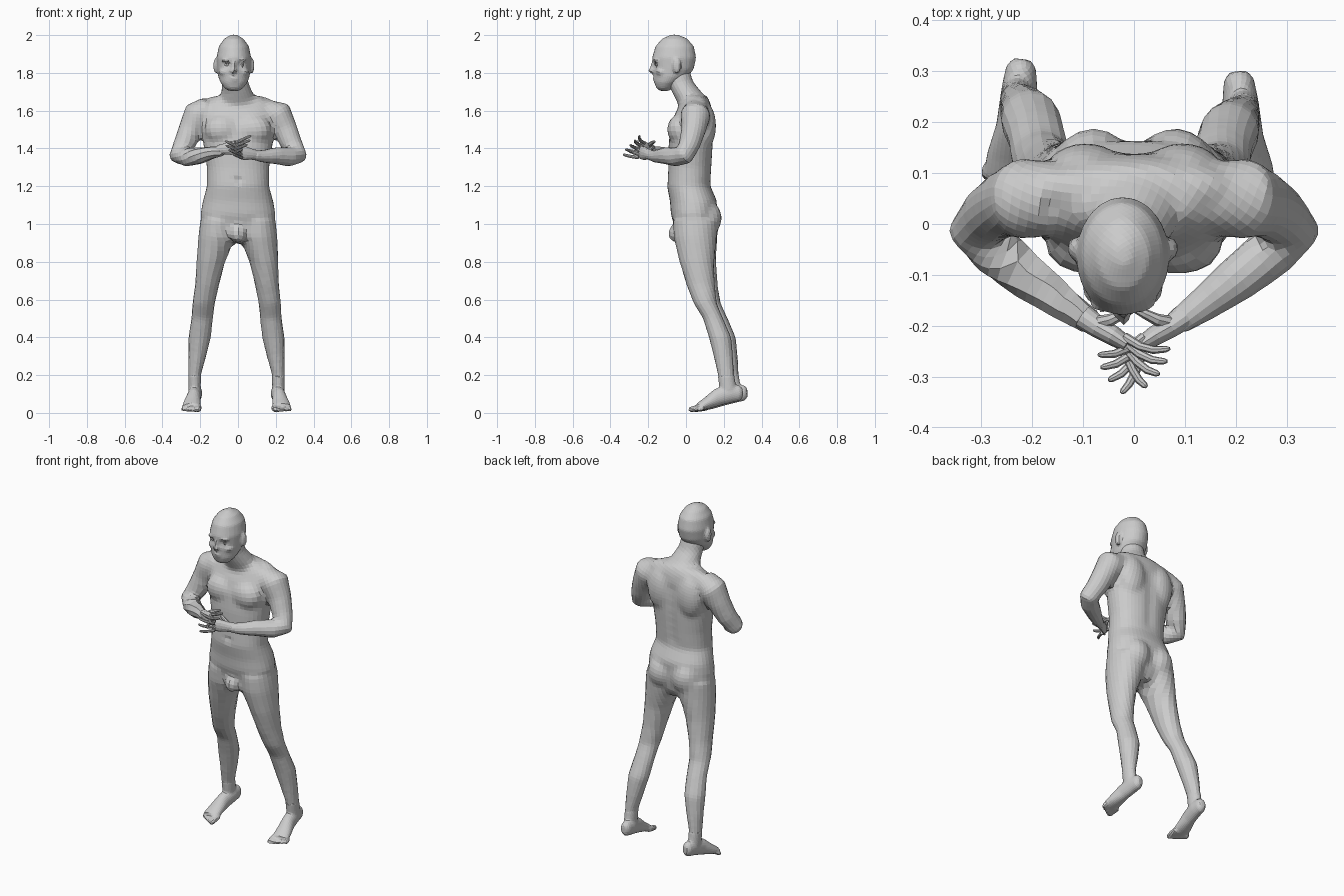
import bpy
import bmesh
import math
from mathutils import Vector, Matrix

cube = bpy.data.objects.get("Cube")
if cube:
    bpy.data.objects.remove(cube, do_unlink=True)

grey = bpy.data.materials.new("skin grey")
grey.use_nodes = True
grey.diffuse_color = (0.6, 0.6, 0.6, 1)
grey.node_tree.nodes["Principled BSDF"].inputs["Base Color"].default_value = (0.6, 0.6, 0.6, 1)

AXIS_X, AXIS_Y, AXIS_Z = Vector((1, 0, 0)), Vector((0, 1, 0)), Vector((0, 0, 1))


def loft(bm, rows, sides=20, start=None, power=1.0):
    """Skin rings (x, y, z, radius a, radius b); level rings unless a start axis is given."""
    points = [Vector(row[:3]) for row in rows]
    across = start or AXIS_X
    rings = []
    for i, row in enumerate(rows):
        along = AXIS_Z
        if start:
            along = (points[min(i + 1, len(rows) - 1)] - points[max(i - 1, 0)]).normalized()
        across = (across - along * across.dot(along)).normalized()
        other = along.cross(across)
        ring = []
        for k in range(sides):
            angle = math.tau * k / sides
            c, s = math.cos(angle), math.sin(angle)
            c = math.copysign(abs(c) ** power, c)
            s = math.copysign(abs(s) ** power, s)
            ring.append(bm.verts.new(points[i] + across * row[3] * c + other * row[4] * s))
        rings.append(ring)
    for low, high in zip(rings, rings[1:]):
        for k in range(sides):
            n = (k + 1) % sides
            bm.faces.new((low[k], low[n], high[n], high[k]))
    bm.faces.new(rings[0])
    bm.faces.new(rings[-1])


def tube(bm, rows, start, sides=16):
    """Round loft from rows of (x, y, z, radius)."""
    loft(bm, [(*row, row[3]) for row in rows], sides, start)


def ball(bm, centre, size):
    matrix = Matrix.Translation(centre) @ Matrix.Diagonal((*size, 1))
    bmesh.ops.create_uvsphere(bm, u_segments=16, v_segments=10, radius=1, matrix=matrix)


def make(name, bm):
    bmesh.ops.recalc_face_normals(bm, faces=bm.faces)
    mesh = bpy.data.meshes.new(name)
    bm.to_mesh(mesh)
    bm.free()
    mesh.materials.append(grey)
    ob = bpy.data.objects.new(name, mesh)
    bpy.context.collection.objects.link(ob)
    return ob


def fuse(name, bm, voxel, target, dents=()):
    """Blend overlapping volumes into one skin, press dents in, then lay out even quads."""
    ob = make(name, bm)
    remesh = ob.modifiers.new("blend", 'REMESH')
    remesh.mode = 'VOXEL'
    remesh.voxel_size = voxel
    soften = ob.modifiers.new("soften", 'SMOOTH')
    soften.factor = 0.5
    soften.iterations = 6
    bpy.context.view_layer.update()
    graph = bpy.context.evaluated_depsgraph_get()
    mesh = bpy.data.meshes.new_from_object(ob.evaluated_get(graph))
    ob.modifiers.clear()
    ob.data = mesh
    for centre, radius, depth in dents:
        for v in mesh.vertices:
            push = math.exp(-((v.co - Vector(centre)).length / radius) ** 2)
            if push > 0.01:
                v.co -= v.normal * depth * push
    mesh.update()
    for other in bpy.context.selected_objects:
        other.select_set(False)
    bpy.context.view_layer.objects.active = ob
    ob.select_set(True)
    before = len(mesh.polygons)
    try:
        bpy.ops.object.quadriflow_remesh(mode='FACES', target_faces=target, use_mesh_symmetry=False)
    except (RuntimeError, AttributeError):
        pass
    if len(ob.data.polygons) == before:
        ob.data.shade_smooth()
    else:
        ob.data.shade_flat()
    ob.data.materials.clear()
    ob.data.materials.append(grey)
    return ob


# Torso: height, depth centre, half width, half depth
body = bmesh.new()
torso = [(.90, .05, .09, .07), (.95, .05, .17, .10), (1.05, .04, .2, .12), (1.12, .04, .187, .125),
         (1.2, .015, .165, .115), (1.3, .022, .165, .115), (1.4, .025, .18, .118), (1.5, .03, .195, .115),
         (1.58, .04, .2, .1), (1.64, .05, .18, .08), (1.68, .05, .11, .06)]
loft(body, [(0, y, z, a, b) for z, y, a, b in torso], 28, power=.88)

# Neck
loft(body, [(0, .045, 1.62, .11, .08), (-.004, .01, 1.69, .085, .08),
            (-.015, -.03, 1.75, .07, .07), (-.02, -.05, 1.82, .066, .068)])
ball(body, (0, -.05, .95), (.045, .045, .05))

LEG = [(.10, .05, 1.02, .1, .12), (.11, .05, .93, .1, .115), (.14, .062, .8, .077, .093),
       (.158, .085, .68, .064, .076), (.175, .112, .58, .06, .062), (.182, .155, .5, .058, .054),
       (.195, .192, .4, .06, .06), (.208, .21, .3, .048, .052), (.222, .224, .2, .034, .044),
       (.222, .235, .12, .033, .045)]
ARM = [(.15, .05, 1.6, .07), (.215, .05, 1.575, .081), (.25, .04, 1.5, .066), (.285, .018, 1.42, .058),
       (.315, -.01, 1.362, .053), (.27, -.055, 1.355, .052), (.2, -.11, 1.362, .046),
       (.14, -.155, 1.368, .036), (.075, -.2, 1.375, .026)]


def stance(side, x, y, z):
    """Place a leg point on its side; the right leg stands a little wider and further back."""
    low = min(1, max(0, (1 - z) * 2))
    return side * x - .008 * low, y - .012 * low * side, z


for side in (-1, 1):
    # Legs, arms and muscle masses
    loft(body, [(*stance(side, *row[:3]), *row[3:]) for row in LEG])
    tube(body, [(side * x, y, z - side * .01 * (x < .2), r) for x, y, z, r in ARM], AXIS_Y)
    ball(body, (side * .08, .1, 1.03), (.085, .09, .1))
    ball(body, (side * .085, -.045, 1.5), (.09, .055, .075))
    ball(body, (side * .095, .095, 1.52), (.085, .065, .13))
    ball(body, (side * .09, .07, 1.625), (.11, .05, .055))

spine = [((0, .145, 1.25 + .05 * i), .03, .007) for i in range(7)]
fuse("body", body, .011, 5500, spine + [((0, -.1, 1.23), .014, .014)])

# Head: height, depth centre, half width, half depth
head = bmesh.new()
HX = -.022
skull = [(1.705, -.115, .028, .025), (1.72, -.113, .05, .045), (1.75, -.1, .072, .068),
         (1.78, -.08, .083, .09), (1.82, -.067, .088, .108), (1.88, -.063, .092, .117),
         (1.94, -.06, .08, .102), (1.98, -.06, .052, .068), (2.002, -.06, .016, .02)]
loft(head, [(HX, y, z, a, b) for z, y, a, b in skull], 24)
ball(head, (HX, -.178, 1.812), (.016, .024, .015))
ball(head, (HX, -.17, 1.832), (.01, .02, .034))
ball(head, (HX, -.163, 1.772), (.026, .014, .008))
ball(head, (HX, -.16, 1.757), (.023, .014, .008))
ball(head, (HX, -.14, 1.732), (.028, .02, .02))
sockets = []
for side in (-1, 1):
    ball(head, (HX + side * .035, -.155, 1.865), (.032, .022, .01))
    ball(head, (HX + side * .05, -.125, 1.805), (.03, .035, .022))
    ball(head, (HX + side * .095, -.048, 1.838), (.014, .022, .042))
    sockets.append(((HX + side * .034, -.165, 1.842), .018, .016))
fuse("head", head, .006, 1800, sockets)

for side, label in ((-1, "right"), (1, "left")):
    # Eyes
    eye = bmesh.new()
    ball(eye, (HX + side * .034, -.147, 1.843), (.016, .013, .01))
    make(label + "_eye", eye).data.shade_smooth()

    # Feet: heel raised, toes touching the ground
    foot = bmesh.new()
    sole = [(.212, .312, .105, .018, .025), (.214, .295, .105, .03, .042), (.217, .25, .105, .036, .05),
            (.226, .18, .083, .037, .046), (.236, .12, .05, .046, .031), (.24, .075, .03, .049, .02)]
    loft(foot, [(*stance(side, *row[:3]), *row[3:]) for row in sole], start=AXIS_X)
    loft(foot, [(*stance(side, *row[:3]), *row[3:]) for row in LEG[-2:]])
    for i in range(5):
        x, size = .2 + .02 * i, .016 - .0012 * i
        path = [(x, .1, .03), (x, .06 + .01 * i, .024), (x + .003, .034 + .012 * i, .017),
                (x + .003, .024 + .012 * i, .015)]
        tube(foot, [(*stance(side, *p), size * k) for p, k in zip(path, (1, 1, .95, .6))], AXIS_X, 10)
    fuse(label + "_foot", foot, .005, 1100)

    # Hands: palm, four spread fingers and a thumb, the right hand resting above the left
    hand = bmesh.new()
    level = 1.388 - side * .014
    palm = [(.1, -.182, level - .01, .027, .025), (.07, -.203, level - .004, .029, .022),
            (.04, -.22, level, .036, .02), (.012, -.238, level + .004, .034, .015)]
    loft(hand, [(side * x, y, z, a, b) for x, y, z, a, b in palm], 14, AXIS_Z)
    for i in range(4):
        base = Vector((side * .018, -.222 - .01 * i, level + .026 - .016 * i))
        tip = Vector((side * (.005 * i * i - .07), -.245 - .025 * i, level + .066 - .024 * i))
        tip.y -= .012 * (side > 0)
        rows = []
        for t, r in ((0, .0095), (.35, .0085), (.65, .008), (.92, .0065), (1, .0035)):
            bend = AXIS_Y * -.012 * math.sin(math.pi * t)
            rows.append((*(base.lerp(tip, t) + bend), r))
        tube(hand, rows, AXIS_Z, 8)
    thumb = [(.075, -.195, .005, .014), (.045, -.188, .022, .012), (.02, -.176, .03, .0095),
             (.003, -.168, .034, .007), (-.002, -.166, .035, .003)]
    tube(hand, [(side * x, y, level + z, r) for x, y, z, r in thumb], AXIS_Z, 8)
    make(label + "_hand", hand)
